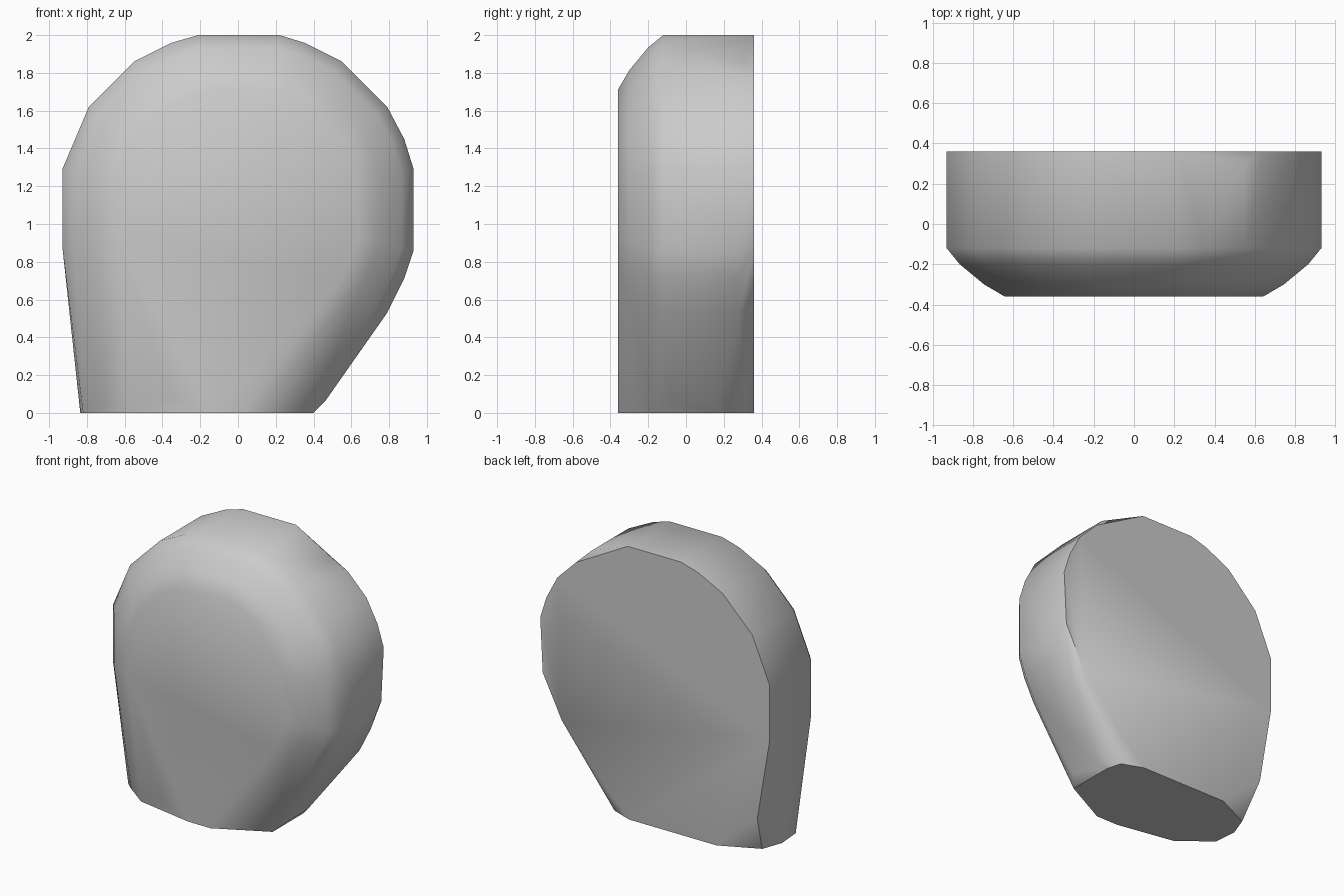
import bpy, bmesh, math

cube = bpy.data.objects.get("Cube")
if cube:
    bpy.data.objects.remove(cube, do_unlink=True)

stone = bpy.data.materials.new("stone grey")
stone.use_nodes = True
colour = (0.6, 0.6, 0.6, 1)
stone.diffuse_color = colour
stone.node_tree.nodes["Principled BSDF"].inputs["Base Color"].default_value = colour

# Rounded crown outline in x, z, running from lower right to lower left
crown = [(.79, .53), (.88, .71), (.93, .86), (.93, 1.29), (.88, 1.45),
         (.79, 1.62), (.55, 1.86), (.35, 1.96), (.22, 2), (-.21, 2),
         (-.35, 1.96), (-.55, 1.86), (-.79, 1.62), (-.93, 1.29), (-.93, .88)]
centre = 1.07


def ring(y, scale):
    return [(x * scale, y, centre + (z - centre) * scale) for x, z in crown]


# Straight rim, then a rounded shoulder stepping in to the flat front
points = ring(-.12, 1) + ring(-.2, .93) + ring(-.3, .8) + ring(-.36, .69)
points += [(x, .28, z) for x, z in crown if z < 1.7 or x < 0]

# Flat back, with its lower right edge chamfered
points += [(x, .36, z) for x, z in crown if x < .3 or .9 < z < 1.7]
points += [(x, .36, z) for x, z in
           [(.64, 1.77), (.91, .89), (.755, .58), (.45, .22), (.28, .08), (-.83, .28)]]
points += [(.55, .31, 1.86)]

# Flat foot
points += [(x, y, 0) for x, y in
           [(.21, .36), (-.5, .36), (-.78, .23), (-.835, .08), (-.82, -.1),
            (-.59, -.28), (-.15, -.36), (.03, -.36), (.4, -.17), (.4, .19), (.37, .3)]]
points += [(.46, -.1, .06), (.46, .15, .06), (-.35, -.36, .08), (-.7, -.24, .05)]

# Wrap the rings into one faceted solid
bm = bmesh.new()
for p in points:
    bm.verts.new(p)
result = bmesh.ops.convex_hull(bm, input=bm.verts[:])
spare = {v for v in result["geom_interior"] + result["geom_unused"]
         if isinstance(v, bmesh.types.BMVert)}
bmesh.ops.delete(bm, geom=list(spare), context="VERTS")
bmesh.ops.dissolve_limit(bm, angle_limit=math.radians(1),
                         verts=bm.verts[:], edges=bm.edges[:])
bmesh.ops.recalc_face_normals(bm, faces=bm.faces[:])
mesh = bpy.data.meshes.new("rounded_stone")
bm.to_mesh(mesh)
bm.free()
mesh.materials.append(stone)

body = bpy.data.objects.new("rounded_stone", mesh)
bpy.context.collection.objects.link(body)
bpy.ops.object.select_all(action="DESELECT")
body.select_set(True)
bpy.context.view_layer.objects.active = body
bpy.ops.object.shade_smooth_by_angle(angle=math.radians(40))
